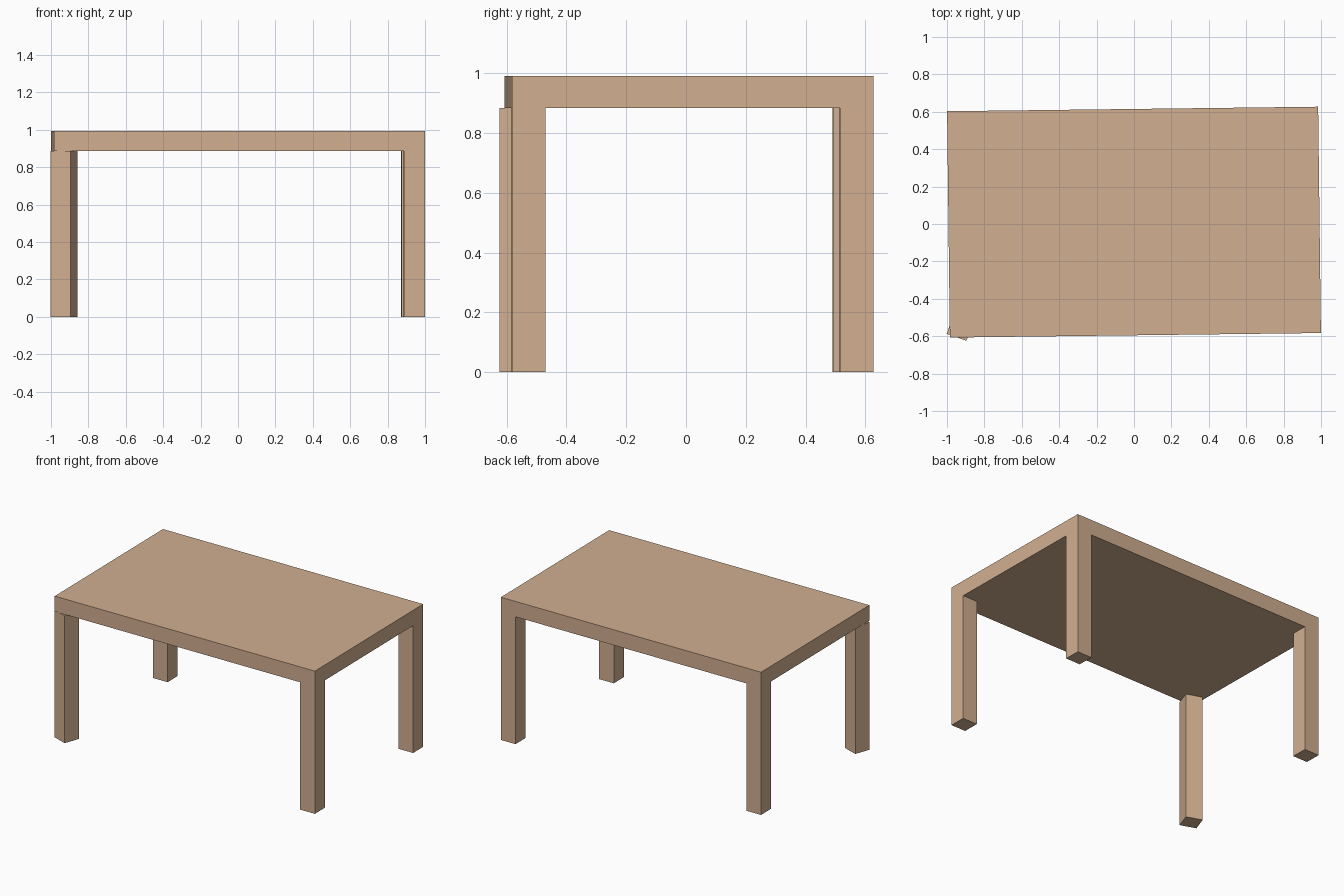
import bpy
from math import radians
from mathutils import Matrix, Vector

if "Cube" in bpy.data.objects:
    bpy.data.objects.remove(bpy.data.objects["Cube"])

TURN = 0.0122            # slight turn of the whole table
LENGTH, WIDTH = 1.984, 1.21
TOP_LOW, TOP_HIGH = 0.885, 0.992
LEG = 0.112
CENTRE = Vector((0, 0.01, 0))

wood = bpy.data.materials.new("wood")
wood.diffuse_color = (0.64, 0.43, 0.28, 1)
wood.use_nodes = True
wood.node_tree.nodes["Principled BSDF"].inputs["Base Color"].default_value = wood.diffuse_color


def box(name, x, y, z0, z1, sx, sy, angle):
    bpy.ops.mesh.primitive_cube_add(size=1, location=(x, y, (z0 + z1) / 2),
                                    rotation=(0, 0, angle))
    ob = bpy.context.object
    ob.name = name
    ob.scale = (sx, sy, z1 - z0)
    ob.data.materials.append(wood)


# Tabletop slab
box("tabletop", CENTRE.x, CENTRE.y, TOP_LOW, TOP_HIGH, LENGTH, WIDTH, TURN)

# Three legs flush with the tabletop corners
turn = Matrix.Rotation(TURN, 3, 'Z')
for name, sx, sy in (("front_right_leg", 1, -1),
                     ("back_right_leg", 1, 1),
                     ("back_left_leg", -1, 1)):
    p = CENTRE + turn @ Vector((sx * (LENGTH - LEG) / 2, sy * (WIDTH - LEG) / 2, 0))
    box(name, p.x, p.y, 0, TOP_LOW, LEG, LEG, TURN)

# Fourth leg stands twisted, its corners poking out past the top
box("front_left_leg", -0.93, -0.553, 0, TOP_LOW, LEG, LEG, radians(-19.3))
